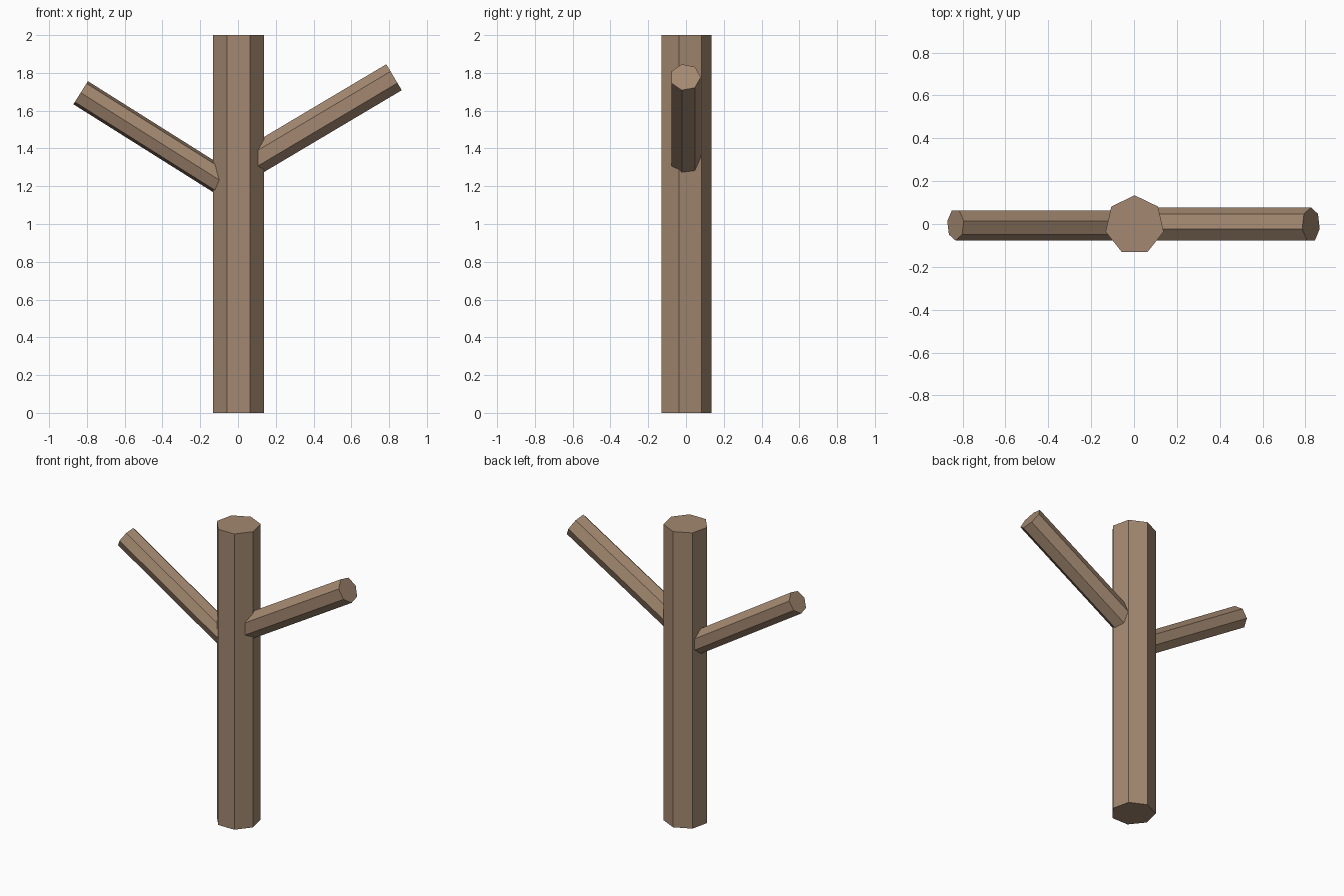
import bpy, bmesh, math
from mathutils import Vector

if "Cube" in bpy.data.objects:
    bpy.data.objects.remove(bpy.data.objects["Cube"])

bark = bpy.data.materials.new("bark_brown")
bark.diffuse_color = (0.37, 0.25, 0.165, 1)
bark.use_nodes = True
bark.node_tree.nodes["Principled BSDF"].inputs["Base Color"].default_value = bark.diffuse_color


def limb(name, start, end, radius, first_corner, sides=7):
    """Straight prism from start to end, one corner pointing along first_corner."""
    start, end = Vector(start), Vector(end)
    u = Vector(first_corner)
    v = (end - start).normalized().cross(u)
    bm = bmesh.new()
    rings = []
    for centre in (start, end):
        ring = []
        for i in range(sides):
            a = math.tau * i / sides
            ring.append(bm.verts.new(centre + radius * (math.cos(a) * u + math.sin(a) * v)))
        rings.append(ring)
    low, high = rings
    for i in range(sides):
        j = (i + 1) % sides
        bm.faces.new((low[i], low[j], high[j], high[i]))
    bm.faces.new(low[::-1])
    bm.faces.new(high)
    bmesh.ops.recalc_face_normals(bm, faces=bm.faces)
    mesh = bpy.data.meshes.new(name)
    bm.to_mesh(mesh)
    bm.free()
    mesh.materials.append(bark)
    obj = bpy.data.objects.new(name, mesh)
    bpy.context.collection.objects.link(obj)
    return obj


# Upright trunk
limb("trunk", (0.003, -0.005, 0), (0.003, -0.005, 2), 0.139, (0, 1, 0))
# Branches rising from the trunk's core
limb("right_branch", (0.003, -0.004, 1.288), (0.826, -0.004, 1.777), 0.082, (0, 1, 0))
limb("left_branch", (0.003, -0.003, 1.169), (-0.833, -0.003, 1.695), 0.074, (0, -1, 0))
